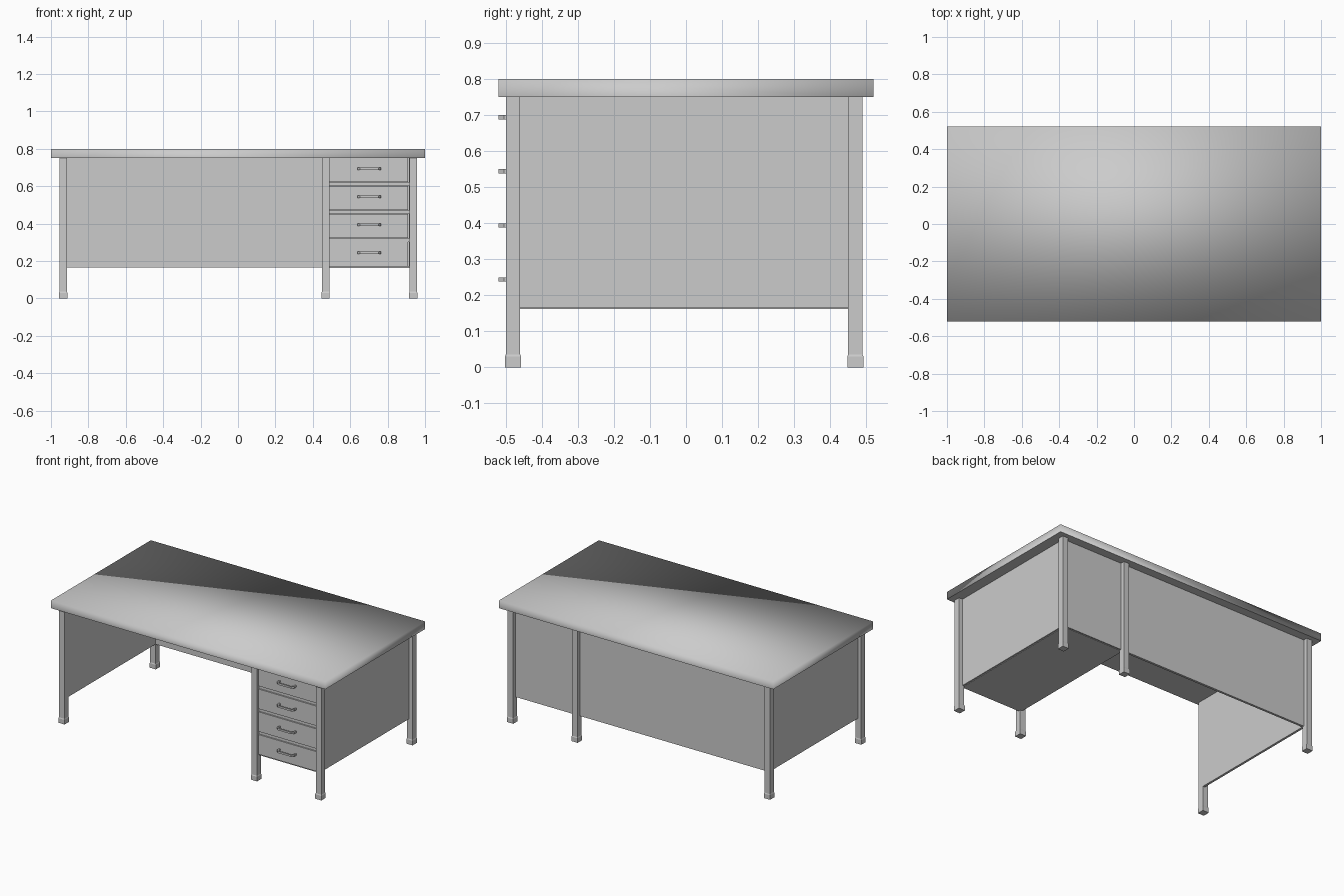
import bpy, bmesh

if "Cube" in bpy.data.objects:
    bpy.data.objects.remove(bpy.data.objects["Cube"])

def finish(name, bm):
    bmesh.ops.recalc_face_normals(bm, faces=bm.faces)
    me = bpy.data.meshes.new(name)
    bm.to_mesh(me)
    bm.free()
    ob = bpy.data.objects.new(name, me)
    bpy.context.collection.objects.link(ob)
    return ob

def box(name, x, y, z):
    bm = bmesh.new()
    bmesh.ops.create_cube(bm, size=1)
    for v in bm.verts:
        v.co = [r[0] if c < 0 else r[1] for c, r in zip(v.co, (x, y, z))]
    return finish(name, bm)

# desk top: top and sides softly shaded together, underside flat
top = box("desk_top", (-1, 1), (-0.52, 0.52), (0.75, 0.80))
for f in top.data.polygons:
    f.use_smooth = f.normal.z > -0.5

# square legs with a slightly wider foot that tapers into the leg
def leg(name, x, y):
    bm = bmesh.new()
    rings = []
    for z, h in ((0, 0.0225), (0.03, 0.0225), (0.036, 0.02), (0.75, 0.02)):
        rings.append([bm.verts.new((x + sx * h, y + sy * h, z))
                      for sx, sy in ((-1, -1), (1, -1), (1, 1), (-1, 1))])
    for a, b in zip(rings, rings[1:]):
        for i in range(4):
            j = (i + 1) % 4
            bm.faces.new((a[i], a[j], b[j], b[i]))
    bm.faces.new(rings[0])
    bm.faces.new(rings[-1])
    finish(name, bm)

for side, x in (("left", -0.935), ("middle", 0.468), ("right", 0.937)):
    leg("front_leg_" + side, x, -0.48)
    leg("back_leg_" + side, x, 0.47)

# side, inner and back panels
PZ = (0.165, 0.75)
box("side_panel_left", (-0.93, -0.915), (-0.47, 0.46), PZ)
box("side_panel_right", (0.915, 0.93), (-0.47, 0.46), PZ)
box("pedestal_inner_panel", (0.468, 0.482), (-0.47, 0.46), PZ)
box("back_panel", (-0.93, 0.93), (0.448, 0.463), PZ)

# drawer pedestal floor and rails
box("pedestal_floor", (0.475, 0.92), (-0.475, 0.455), (0.162, 0.172))
for i in range(3):
    z = 0.312 + 0.15 * i
    box("drawer_rail_%d" % i, (0.48, 0.92), (-0.478, -0.455), (z - 0.009, z + 0.009))

# bow handle, outline in plan extruded upwards
def handle(name, x, z):
    yb, half = -0.484, 0.063
    outer = [(-half, yb), (-half, -0.505), (-0.050, -0.52)]
    inner = [(0.054, yb), (0.054, -0.502), (0.045, -0.511)]
    pts = outer + [(-a, b) for a, b in reversed(outer)]
    pts += inner + [(-a, b) for a, b in reversed(inner)]
    bm = bmesh.new()
    face = bm.faces.new([bm.verts.new((x + a, b, z - 0.006)) for a, b in pts])
    ext = bmesh.ops.extrude_face_region(bm, geom=[face])["geom"]
    for v in ext:
        if isinstance(v, bmesh.types.BMVert):
            v.co.z += 0.012
    if not face.is_valid or len(bm.faces) < len(pts) + 2:
        bm.faces.new([v for v in bm.verts if v.co.z < z][:len(pts)])
    finish(name, bm)

# drawer fronts and handles
for i in range(4):
    z = 0.172 + 0.15 * i
    box("drawer_front_%d" % i, (0.489, 0.909), (-0.485, -0.465), (z, z + 0.13))
    handle("drawer_handle_%d" % i, 0.702, z + 0.072)
